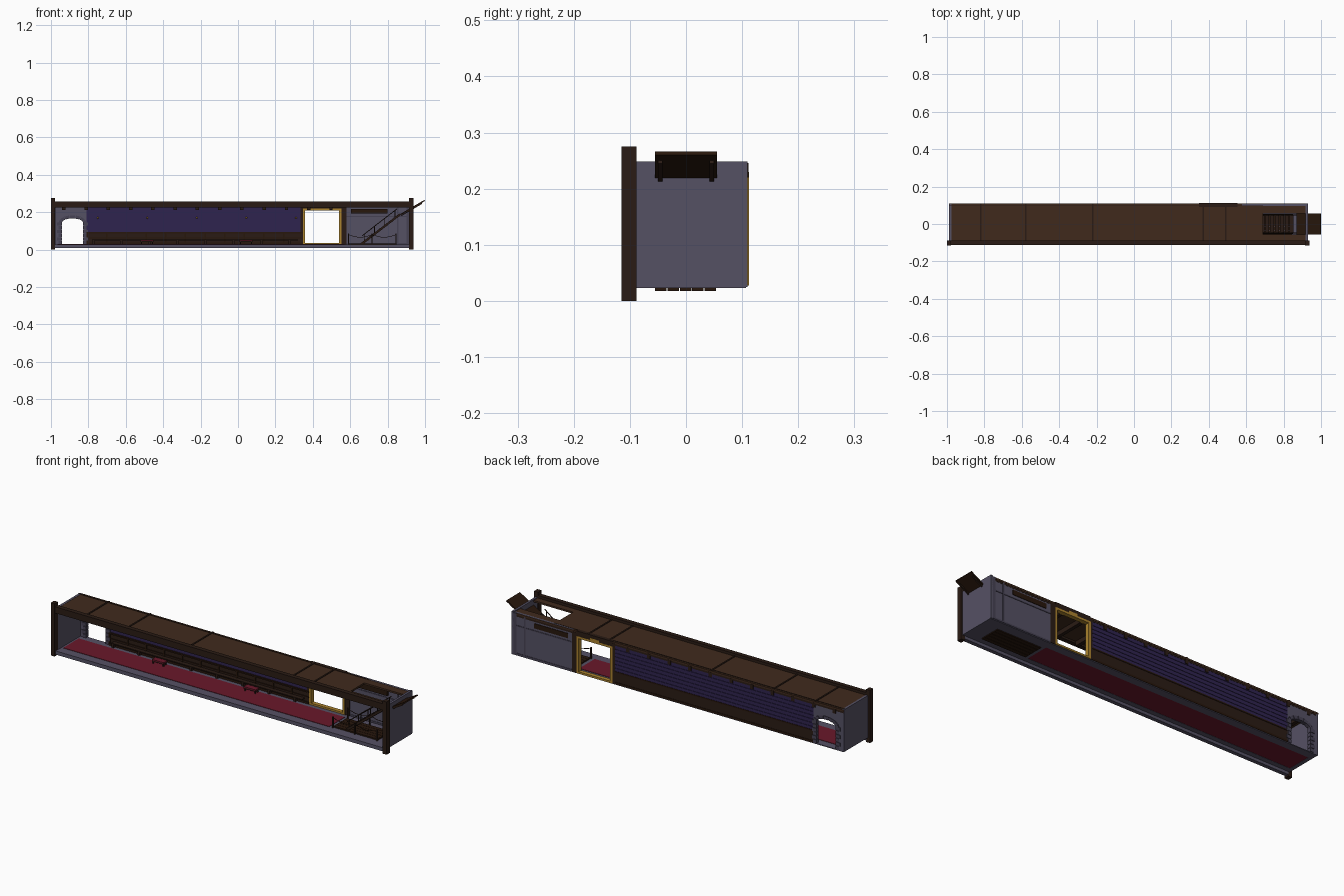
import bpy, bmesh, math


def material(name, r, g, b):
    m = bpy.data.materials.new(name)
    m.diffuse_color = [(c / 255) ** 2.2 for c in (r, g, b)] + [1]
    return m


ROOF = material("roof_wood", 66, 46, 34)
WOOD = material("dark_wood", 46, 33, 27)
TRAP = material("trap_wood", 44, 29, 20)
STONE = material("stone", 86, 82, 100)
BLOCK = material("quoin_stone", 72, 68, 84)
PURPLE = material("purple_boards", 50, 40, 80)
RED = material("red_cloth", 105, 30, 46)
GOLD = material("gold", 170, 130, 50)


def finish(name, bm, mat):
    bmesh.ops.recalc_face_normals(bm, faces=bm.faces)
    me = bpy.data.meshes.new(name)
    bm.to_mesh(me)
    bm.free()
    ob = bpy.data.objects.new(name, me)
    me.materials.append(mat)
    bpy.context.collection.objects.link(ob)
    return ob


def boxes(name, mat, *specs):
    """Each spec is x0, x1, y0, y1, z0, z1."""
    bm = bmesh.new()
    for x0, x1, y0, y1, z0, z1 in specs:
        vs = bmesh.ops.create_cube(bm, size=1)["verts"]
        for v in vs:
            v.co = (x1 if v.co.x > 0 else x0, y1 if v.co.y > 0 else y0, z1 if v.co.z > 0 else z0)
    return finish(name, bm, mat)


def prism(name, mat, pts, *spans):
    """Extrude an x-z outline over one or more y spans."""
    bm = bmesh.new()
    for y0, y1 in spans:
        f = bm.faces.new([bm.verts.new((x, y0, z)) for x, z in pts])
        new = bmesh.ops.extrude_face_region(bm, geom=[f])["geom"]
        bmesh.ops.translate(bm, vec=(0, y1 - y0, 0),
                            verts=[g for g in new if isinstance(g, bmesh.types.BMVert)])
    return finish(name, bm, mat)


def tube(name, mat, pts, r):
    cu = bpy.data.curves.new(name, "CURVE")
    cu.dimensions = "3D"
    cu.bevel_depth, cu.bevel_resolution = r, 1
    sp = cu.splines.new("POLY")
    sp.points.add(len(pts) - 1)
    for p, c in zip(sp.points, pts):
        p.co = (*c, 1)
    ob = bpy.data.objects.new(name, cu)
    cu.materials.append(mat)
    bpy.context.collection.objects.link(ob)


# Floor frame, carpet and front sill
boxes("floor_stone", STONE,
      (-0.985, 0.93, -0.09, -0.062, 0.023, 0.027), (-0.985, 0.93, 0.066, 0.107, 0.023, 0.027),
      (-0.985, -0.965, -0.062, 0.066, 0.023, 0.027), (0.57, 0.93, -0.062, 0.066, 0.023, 0.027))
boxes("carpet", RED, (-0.965, 0.57, -0.062, 0.066, 0.024, 0.029))
boxes("front_sill", STONE, (-0.98, 0.917, -0.108, -0.088, 0.008, 0.027))

# Front frame
boxes("front_posts", WOOD, (-1.0, -0.978, -0.115, -0.088, 0, 0.275),
      (0.915, 0.938, -0.115, -0.088, 0, 0.275))
boxes("front_beam", WOOD, (-0.98, 0.917, -0.111, -0.088, 0.225, 0.258))

# End walls
boxes("end_walls", STONE, (-0.988, -0.976, -0.088, 0.108, 0.025, 0.245),
      (0.918, 0.93, -0.088, 0.11, 0.025, 0.248))

# Roof with stair opening, seams and joists
boxes("roof", ROOF, (-0.988, 0.69, -0.1, 0.109, 0.235, 0.244),
      (0.69, 0.925, 0.055, 0.109, 0.235, 0.244), (0.69, 0.925, -0.1, -0.055, 0.235, 0.244))
boxes("roof_battens", WOOD, *[(x - 0.004, x + 0.004, -0.09, 0.109, 0.243, 0.247)
                              for x in (-0.82, -0.58, -0.22, 0.37, 0.49)],
      (-0.988, 0.69, 0.095, 0.099, 0.243, 0.246))
boxes("ceiling_joists", WOOD, *[(-0.94 + 0.119 * i, -0.922 + 0.119 * i, -0.088, 0.11, 0.212, 0.236)
                                for i in range(13)])
boxes("back_top_beam", WOOD, (-0.985, 0.92, 0.088, 0.108, 0.226, 0.238))

# Arched doorway wall, open to the floor
arch = [(-0.885 + 0.06 * math.cos(math.pi * t / 10), 0.142 + 0.026 * math.sin(math.pi * t / 10))
        for t in range(11)]
prism("arch_wall", STONE, [(-0.81, 0.027), (-0.825, 0.027)] + arch +
      [(-0.945, 0.027), (-0.978, 0.027), (-0.978, 0.236), (-0.81, 0.236)], (0.094, 0.107))

# Alternating quoins and arch stones
quoins = []
for i in range(6):
    w = 0.022 if i % 2 else 0.014
    z = 0.028 + i * 0.02
    quoins += [(-0.829, -0.825 + w, 0.09, 0.11, z, z + 0.018),
               (-0.945 - w, -0.941, 0.09, 0.11, z, z + 0.018)]
boxes("arch_quoins", BLOCK, *quoins)
for i in range(7):
    a, b = [math.pi * (i + k) / 7 for k in (0.06, 0.94)]
    ring = [(-0.885 + rx * math.cos(t), 0.142 + rz * math.sin(t))
            for rx, rz, t in ((0.058, 0.025, a), (0.075, 0.042, a), (0.075, 0.042, b), (0.058, 0.025, b))]
    prism("arch_stone", BLOCK, ring, (0.09, 0.11))

# Long boarded wall
n = 7
h = (0.228 - 0.09) / n
boxes("purple_boards", PURPLE, (-0.81, 0.345, 0.098, 0.104, 0.09, 0.228),
      *[(-0.81, 0.345, 0.096, 0.107, 0.09 + i * h, 0.09 + (i + 1) * h - 0.0015) for i in range(n)])
boxes("wainscot", WOOD, (-0.81, 0.345, 0.094, 0.107, 0.027, 0.09))
boxes("wainscot_rails", TRAP, (-0.81, 0.345, 0.088, 0.109, 0.086, 0.093),
      (-0.81, 0.345, 0.088, 0.109, 0.027, 0.037), (-0.81, 0.345, 0.09, 0.1, 0.06, 0.064),
      *[(-0.81 + 0.105 * i, -0.802 + 0.105 * i, 0.09, 0.1, 0.03, 0.09) for i in range(11)])

# Long bench and red stools
boxes("wall_bench", WOOD, (-0.78, 0.32, 0.07, 0.092, 0.048, 0.053),
      *[(-0.78 + 0.15 * i, -0.768 + 0.15 * i, 0.072, 0.09, 0.029, 0.048) for i in range(8)])
for x in (-0.487, 0.043):
    boxes("stool_cushion", RED, (x - 0.034, x + 0.034, 0.034, 0.064, 0.045, 0.051))
    boxes("stool_frame", WOOD, (x - 0.034, x + 0.034, 0.034, 0.064, 0.041, 0.045),
          *[(x + a - 0.003, x + a + 0.003, b - 0.003, b + 0.003, 0.029, 0.042)
            for a in (-0.029, 0.029) for b in (0.039, 0.059)])

# Wall lamps
bm = bmesh.new()
for i in range(5):
    vs = bmesh.ops.create_icosphere(bm, subdivisions=2, radius=0.005)["verts"]
    bmesh.ops.translate(bm, verts=vs, vec=(-0.75 + 0.265 * i, 0.09, 0.17))
finish("wall_lamps", bm, GOLD)

# Gold side doorway
boxes("doorway_gold_frame", GOLD, (0.347, 0.359, 0.09, 0.112, 0.027, 0.22),
      (0.541, 0.553, 0.09, 0.112, 0.027, 0.22), (0.359, 0.541, 0.09, 0.112, 0.209, 0.22),
      (0.359, 0.541, 0.09, 0.112, 0.027, 0.036), (0.425, 0.475, 0.1, 0.112, 0.22, 0.23))
boxes("doorway_surround", WOOD, (0.334, 0.347, 0.092, 0.11, 0.027, 0.236),
      (0.553, 0.58, 0.092, 0.11, 0.027, 0.236), (0.347, 0.553, 0.092, 0.111, 0.22, 0.246))

# Stair room back wall with trim and inset beam
boxes("stair_room_wall", STONE, (0.578, 0.925, 0.096, 0.107, 0.025, 0.245))
boxes("stair_room_trim", BLOCK, (0.58, 0.92, 0.094, 0.109, 0.175, 0.181),
      (0.58, 0.92, 0.094, 0.109, 0.027, 0.036), (0.902, 0.924, 0.09, 0.11, 0.027, 0.244),
      (0.851, 0.859, 0.094, 0.109, 0.027, 0.236))
boxes("wall_beam", TRAP, (0.605, 0.80, 0.085, 0.11, 0.193, 0.218))

# Floor trapdoor
boxes("floor_trapdoor", TRAP, *[(0.59, 0.845, -0.055 + 0.022 * i, -0.0345 + 0.022 * i, 0.018, 0.034)
                                for i in range(5)])

# Stairs: stringers, treads and handrails
prism("stair_stringers", WOOD, [(0.655, 0.034), (0.675, 0.034), (0.872, 0.186), (0.862, 0.192)],
      (-0.052, -0.046), (0.046, 0.052))
boxes("stair_treads", WOOD, *[(0.676 + 0.026 * i, 0.697 + 0.026 * i, -0.047, 0.047,
                              0.049 + 0.02 * i, 0.053 + 0.02 * i) for i in range(7)])
for y in (-0.05, 0.05):
    tube("stair_handrail", WOOD, [(0.665, y, 0.075), (0.85, y, 0.218)], 0.0025)
    for i in range(4):
        x = 0.675 + 0.055 * i
        z = 0.083 + 0.0425 * i
        tube("stair_baluster", WOOD, [(x, y, z - 0.042), (x, y, z)], 0.002)

# Rope barrier around the trapdoor
for y in (-0.06, 0.062):
    boxes("rope_posts", WOOD, *[(x - 0.003, x + 0.003, y - 0.003, y + 0.003, 0.027, 0.085)
                                for x in (0.59, 0.717, 0.845)])
    tube("barrier_rope", TRAP, [(0.59 + 0.255 * t / 16, y, 0.08 - 0.014 * abs(math.sin(math.pi * t / 8)))
                                for t in range(17)], 0.0015)

# Raised roof hatch with battens
prism("roof_hatch", TRAP, [(0.868, 0.191), (0.871, 0.185), (1.0, 0.260), (0.997, 0.266)], (-0.055, 0.055))
prism("hatch_battens", WOOD, [(0.872, 0.184), (0.875, 0.180), (0.985, 0.245), (0.983, 0.251)],
      (-0.05, -0.042), (0.042, 0.05))
